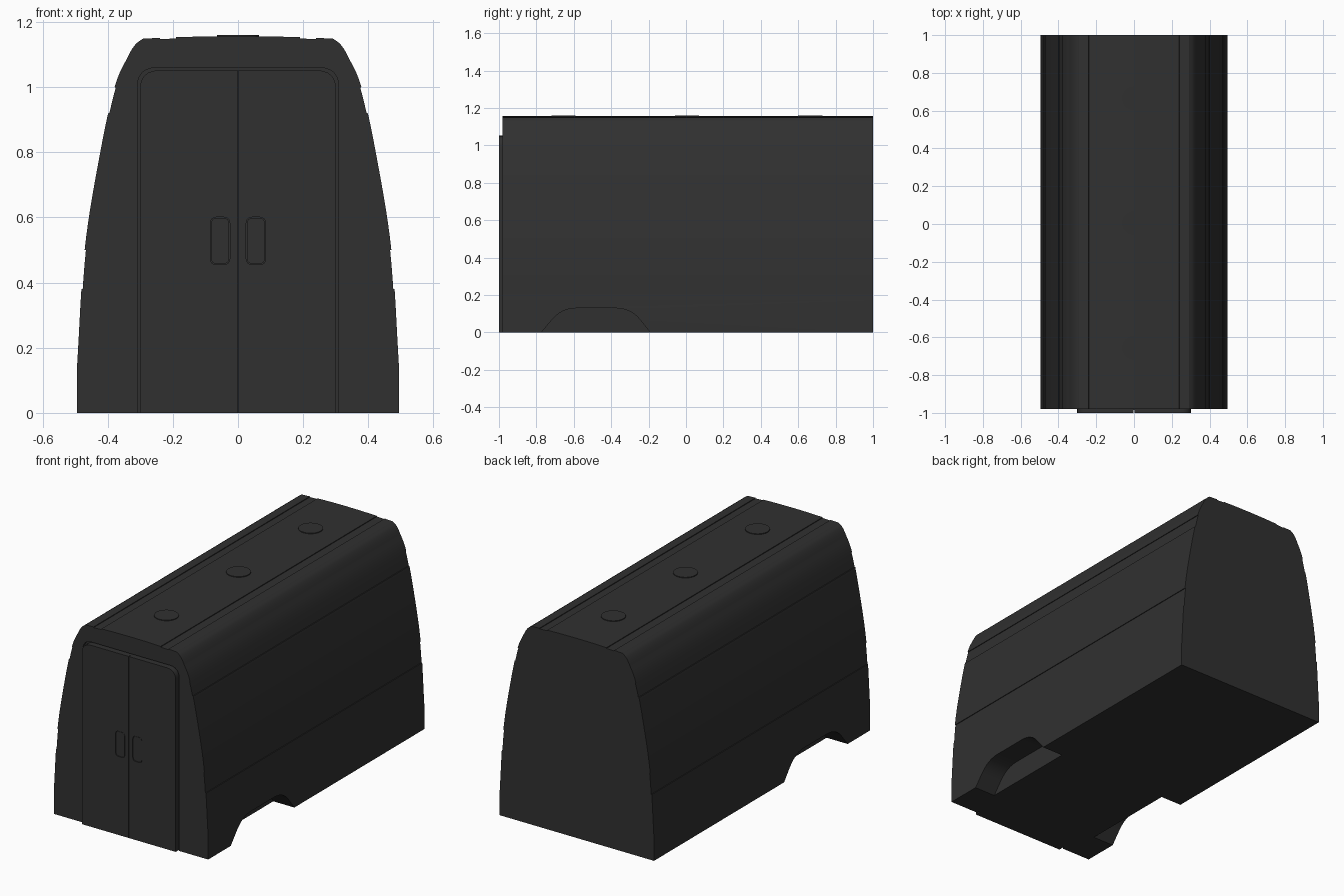
import bpy, bmesh, math
from mathutils import Vector, geometry

cube = bpy.data.objects.get("Cube")
if cube:
    bpy.data.objects.remove(cube, do_unlink=True)

paint = bpy.data.materials.new("charcoal paint")
paint.use_nodes = True
COLOUR = (0.03, 0.03, 0.03, 1)
paint.diffuse_color = COLOUR
paint.node_tree.nodes["Principled BSDF"].inputs["Base Color"].default_value = COLOUR


def prism(name, outline, axis, start, end):
    """Extrude a 2D outline along x, y or z; the outline uses the other two axes."""
    bm = bmesh.new()
    verts = []
    for a, b in outline:
        co = [a, b]
        co.insert(axis, start)
        verts.append(bm.verts.new(co))
    face = bm.faces.new(verts)
    ext = bmesh.ops.extrude_face_region(bm, geom=[face])
    shift = Vector((0, 0, 0))
    shift[axis] = end - start
    bmesh.ops.translate(bm, vec=shift, verts=[v for v in ext["geom"] if isinstance(v, bmesh.types.BMVert)])
    bmesh.ops.recalc_face_normals(bm, faces=bm.faces)
    mesh = bpy.data.meshes.new(name)
    bm.to_mesh(mesh)
    bm.free()
    mesh.materials.append(paint)
    obj = bpy.data.objects.new(name, mesh)
    bpy.context.collection.objects.link(obj)
    return obj


def rounded(points, radii, steps=6):
    """Round each corner of a closed outline by its radius (0 keeps it sharp)."""
    out = []
    for i, r in enumerate(radii):
        p = Vector(points[i])
        if r == 0:
            out.append(tuple(p))
            continue
        a = p + (Vector(points[i - 1]) - p).normalized() * r
        b = p + (Vector(points[(i + 1) % len(points)]) - p).normalized() * r
        for k in range(steps + 1):
            t = k / steps
            out.append(tuple(a * (1 - t) ** 2 + p * 2 * t * (1 - t) + b * t * t))
    return out


def cut(target, cutter):
    mod = target.modifiers.new("cut", "BOOLEAN")
    mod.operation = "DIFFERENCE"
    mod.solver = "EXACT"
    mod.object = cutter
    bpy.context.view_layer.objects.active = target
    bpy.ops.object.modifier_apply(modifier=mod.name)
    bpy.data.objects.remove(cutter, do_unlink=True)


def smooth(obj):
    bpy.ops.object.select_all(action="DESELECT")
    obj.select_set(True)
    bpy.context.view_layer.objects.active = obj
    bpy.ops.object.shade_smooth_by_angle(angle=math.radians(25))


# Side curve of the body: half width and height, from waist to roof edge
knots = [(0.495, 0.13), (0.471, 0.5), (0.423, 0.8), (0.379, 1.0), (0.34, 1.09), (0.316, 1.13), (0.292, 1.149)]
side = [Vector(k) for k in knots]
ends = [side[0] * 2 - side[1]] + side + [side[-1] * 2 - side[-2]]
curve = []
for i in range(1, len(ends) - 2):
    p0, p1, p2, p3 = ends[i - 1:i + 3]
    for k in range(8):
        t = k / 8
        curve.append(0.5 * (2 * p1 + (p2 - p0) * t + (2 * p0 - 5 * p1 + 4 * p2 - p3) * t ** 2
                            + (3 * p1 - p0 - 3 * p2 + p3) * t ** 3))
curve.append(side[-1])


def width_at(z):
    for a, b in zip(curve, curve[1:]):
        if a.y <= z <= b.y:
            return a.x + (b.x - a.x) * (z - a.y) / (b.y - a.y)


# Shallow recessed bands along the sides and the roof
DEPTH = 0.004
half = [(0.495, 0)]
bands = [(0.38, 0.5), (0.92, 1.0)]
levels = [(p.y, 0) for p in curve if all(abs(p.y - e) > 0.005 for b in bands for e in b)]
for low, high in bands:
    levels = [(z, DEPTH if low < z < high else d) for z, d in levels]
    levels += [(low, 0), (low + 0.0005, DEPTH), (high - 0.0005, DEPTH), (high, 0)]
half += [(width_at(z) - d, z) for z, d in sorted(levels)]


def roof(x):
    return 1.157 - 0.008 * (x / 0.292) ** 2


half += [(0.24, roof(0.24)), (0.2395, roof(0.24) - DEPTH),
         (0.1905, roof(0.19) - DEPTH), (0.19, roof(0.19)), (0.1, roof(0.1))]
profile = half + [(0, roof(0))] + [(-x, z) for x, z in reversed(half)]
body = prism("van_body", profile, 1, -0.98, 1.0)

# Wheel arches on both sides
arch = rounded([(-0.79, -0.02), (-0.665, 0.13), (-0.295, 0.13), (-0.175, -0.02)], [0, 0.08, 0.08, 0])
for s in (1, -1):
    cut(body, prism("arch_cutter", arch, 0, s * 0.36, s * 0.6))


def doorway(w, top, bottom):
    return rounded([(-w, bottom), (-w, top), (w, top), (w, bottom)], [0, 0.06, 0.06, 0])


# Door opening, leaving a thin gap around the doors
cut(body, prism("doorway_cutter", doorway(0.309, 1.06, -0.02), 1, -1.05, -0.965))
smooth(body)

# Rear doors with a seam between them and recessed handles
doors = prism("double_doors", doorway(0.301, 1.052, 0), 1, -1.0, -0.96)
seam = [(-0.0015, -0.02), (-0.0015, 1.1), (0.0015, 1.1), (0.0015, -0.02)]
cut(doors, prism("seam_cutter", seam, 1, -1.05, -0.985))
for s, label in ((1, "left"), (-1, "right")):
    def plate(grow):
        x0, x1 = 0.026 - grow, 0.084 + grow
        z0, z1 = 0.456 - grow, 0.6 + grow
        pts = [(s * x0, z0), (s * x1, z0), (s * x1, z1), (s * x0, z1)]
        return rounded(pts, [0.02] * 4, 4)
    cut(doors, prism("handle_cutter", plate(0.001), 1, -1.05, -0.992))
    handle = prism(label + "_door_handle", plate(-0.001), 1, -0.9985, -0.99)
    smooth(handle)
smooth(doors)

# Low round vents on the roof
for i, y in enumerate((-0.655, 0.005, 0.665)):
    ring = [(0.065 * math.cos(a), y + 0.065 * math.sin(a))
            for a in (k * math.tau / 32 for k in range(32))]
    vent = prism("roof_vent_%d" % (i + 1), ring, 2, 1.145, 1.161)
    smooth(vent)
